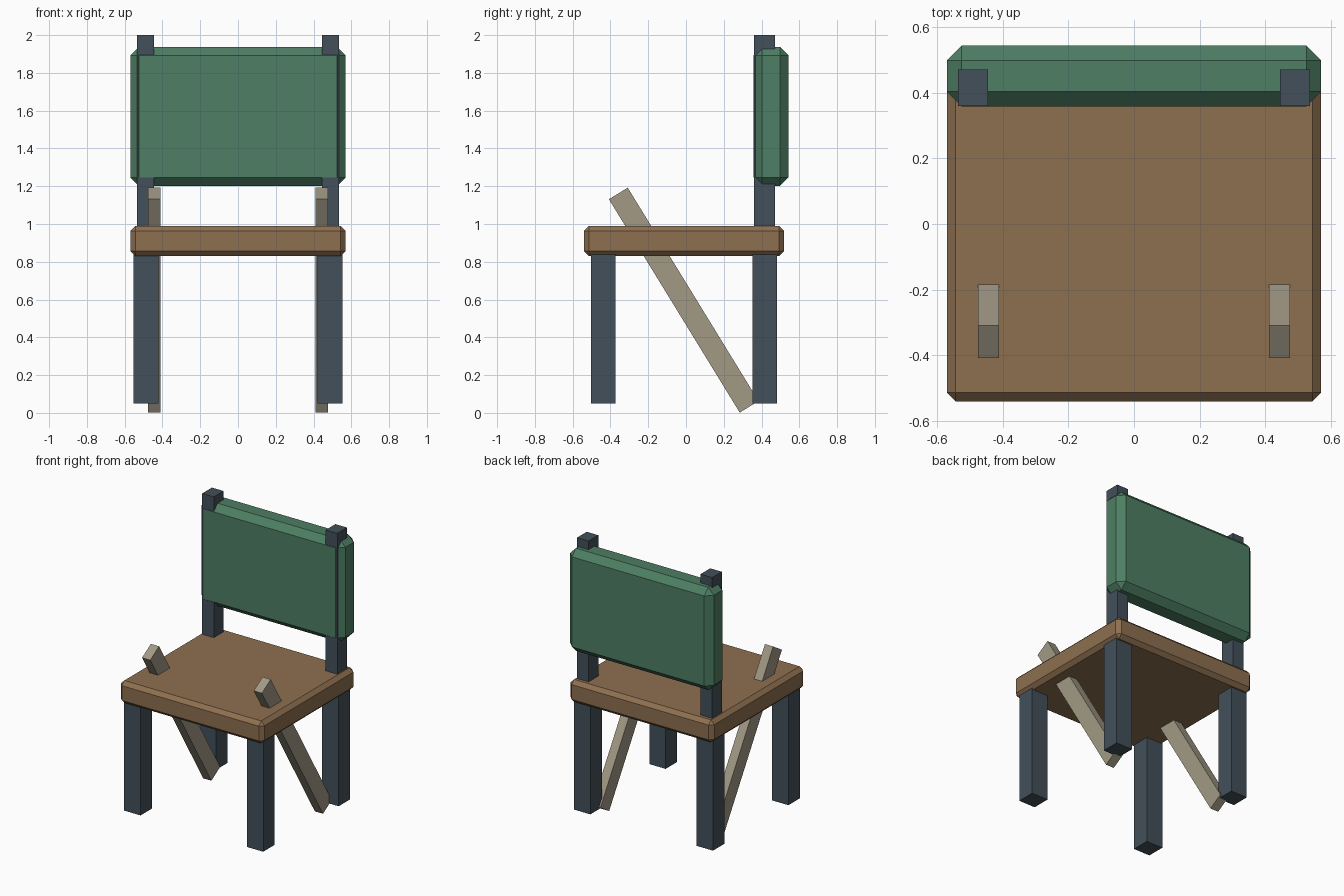
import bpy, bmesh, math
from mathutils import Matrix

if "Cube" in bpy.data.objects:
    bpy.data.objects.remove(bpy.data.objects["Cube"])


def material(name, rgb):
    m = bpy.data.materials.new(name)
    m.diffuse_color = (*rgb, 1)
    m.use_nodes = True
    m.node_tree.nodes["Principled BSDF"].inputs["Base Color"].default_value = m.diffuse_color
    return m


WOOD = material("brown_wood", (0.27, 0.16, 0.08))
FABRIC = material("green_pad", (0.075, 0.21, 0.125))
METAL = material("dark_slate", (0.055, 0.08, 0.1))
PALE = material("pale_wood", (0.36, 0.32, 0.235))


def box(name, center, size, mat, bevel=0, tilt=0):
    """Box with optional flat chamfer and tilt about x."""
    bm = bmesh.new()
    bmesh.ops.create_cube(bm, size=1, matrix=Matrix.Diagonal((*size, 1)))
    if bevel:
        bmesh.ops.bevel(bm, geom=bm.edges[:], offset=bevel, segments=1,
                        affect='EDGES', profile=0.5)
    me = bpy.data.meshes.new(name)
    bm.to_mesh(me)
    bm.free()
    me.materials.append(mat)
    ob = bpy.data.objects.new(name, me)
    ob.location = center
    ob.rotation_euler.x = tilt
    bpy.context.collection.objects.link(ob)
    return ob


# Seat slab and back cushion
box("seat", (0, -0.01, 0.91), (1.14, 1.06, 0.16), WOOD, 0.027)
box("backrest", (0, 0.4505, 1.57), (1.14, 0.185, 0.736), FABRIC, 0.045)

# Mirrored supports
brace_tilt = math.atan2(0.69, 1.125)
for side, s in (("left", -1), ("right", 1)):
    box(f"front_leg_{side}", (s * 0.487, -0.437, 0.445), (0.13, 0.13, 0.79), METAL)
    box(f"back_leg_{side}", (s * 0.487, 0.417, 0.445), (0.13, 0.13, 0.79), METAL)
    box(f"back_post_{side}", (s * 0.49, 0.415, 1.475), (0.092, 0.11, 1.05), METAL)
    # Slanted brace running from behind the rear leg up through the seat
    box(f"brace_{side}", (s * 0.443, -0.012, 0.597), (0.065, 0.117, 1.325), PALE,
        tilt=brace_tilt)
